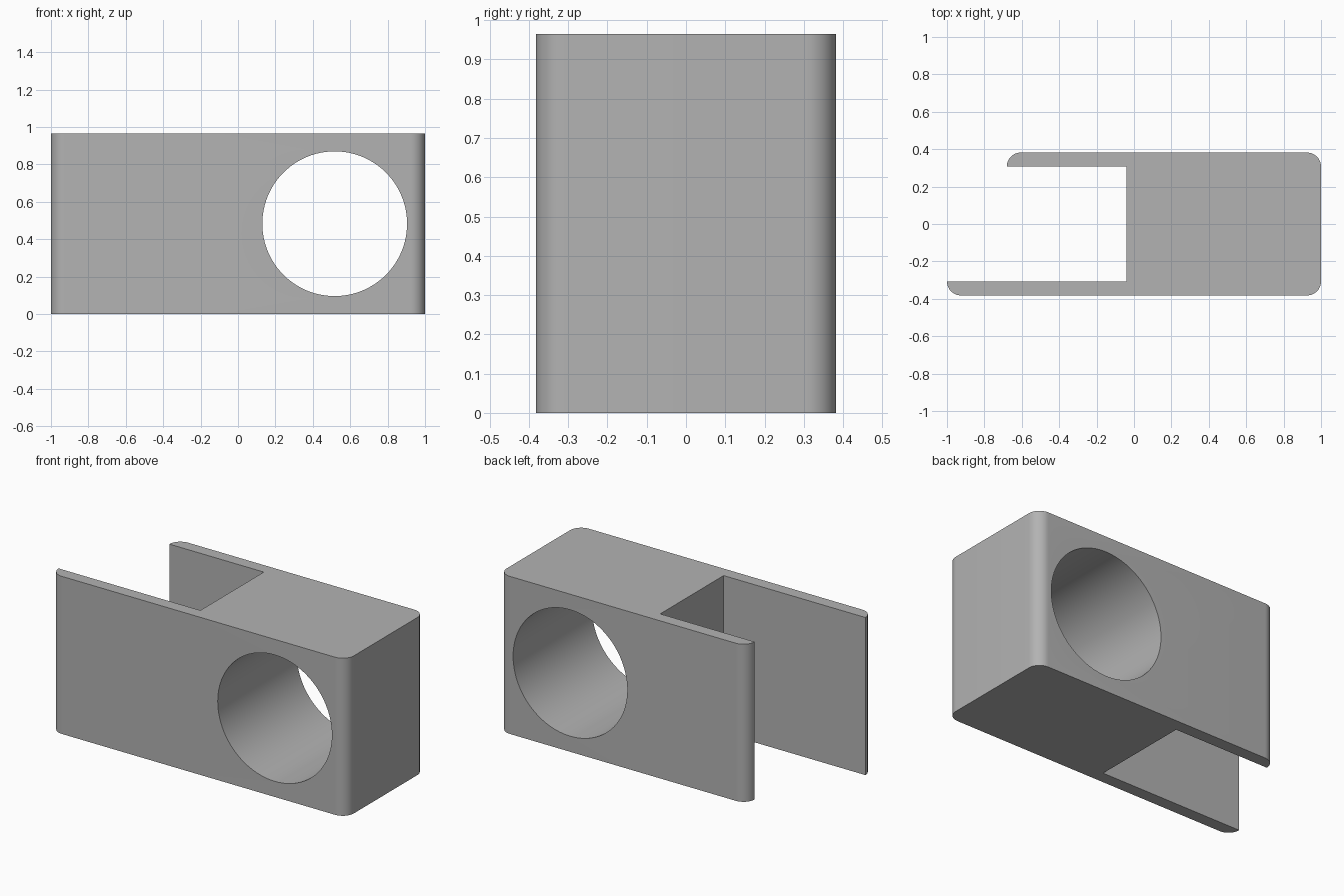
import bpy, bmesh
from math import sin, cos, pi, radians

cube = bpy.data.objects.get("Cube")
if cube:
    bpy.data.objects.remove(cube, do_unlink=True)

HEIGHT, HALF, INNER, R = 0.965, 0.382, 0.307, 0.075
HOLE_X, HOLE_R = 0.517, 0.387

grey = bpy.data.materials.new("plain grey")
grey.use_nodes = True
colour = (0.45, 0.45, 0.45, 1)
grey.diffuse_color = colour
grey.node_tree.nodes["Principled BSDF"].inputs["Base Color"].default_value = colour


def corner(x, y, start, steps=12):
    """Quarter circle about (x, y), counter-clockwise from the start angle."""
    angles = [radians(start) + pi / 2 * i / steps for i in range(steps + 1)]
    return [(x + R * cos(a), y + R * sin(a)) for a in angles]


# Clamp outline: solid block with a long front arm and a short back arm
outline = (corner(-1 + R, -INNER, 180) + corner(1 - R, -INNER, 270)
           + corner(1 - R, INNER, 0) + corner(-0.68 + R, INNER, 90)
           + [(-0.04, INNER), (-0.04, -INNER)])

bm = bmesh.new()
base = bm.faces.new([bm.verts.new((x, y, 0)) for x, y in outline])
top = bmesh.ops.extrude_face_region(bm, geom=[base])["geom"]
bmesh.ops.translate(bm, vec=(0, 0, HEIGHT),
                    verts=[v for v in top if isinstance(v, bmesh.types.BMVert)])
bmesh.ops.recalc_face_normals(bm, faces=bm.faces)
mesh = bpy.data.meshes.new("clamp_body")
bm.to_mesh(mesh)
bm.free()
mesh.materials.append(grey)
body = bpy.data.objects.new("clamp_body", mesh)
bpy.context.collection.objects.link(body)

# Round hole through the block from front to back
bpy.ops.mesh.primitive_cylinder_add(vertices=96, radius=HOLE_R, depth=2,
                                    location=(HOLE_X, 0, HEIGHT / 2),
                                    rotation=(pi / 2, 0, 0))
cutter = bpy.context.object
cutter.name = "hole_cutter"
cutter.data.materials.append(grey)

cut = body.modifiers.new("hole", 'BOOLEAN')
cut.operation = 'DIFFERENCE'
cut.solver = 'EXACT'
cut.object = cutter

bpy.ops.object.select_all(action='DESELECT')
body.select_set(True)
bpy.context.view_layer.objects.active = body
bpy.ops.object.modifier_apply(modifier=cut.name)
bpy.data.objects.remove(cutter, do_unlink=True)
bpy.ops.object.shade_smooth_by_angle(angle=radians(30))
